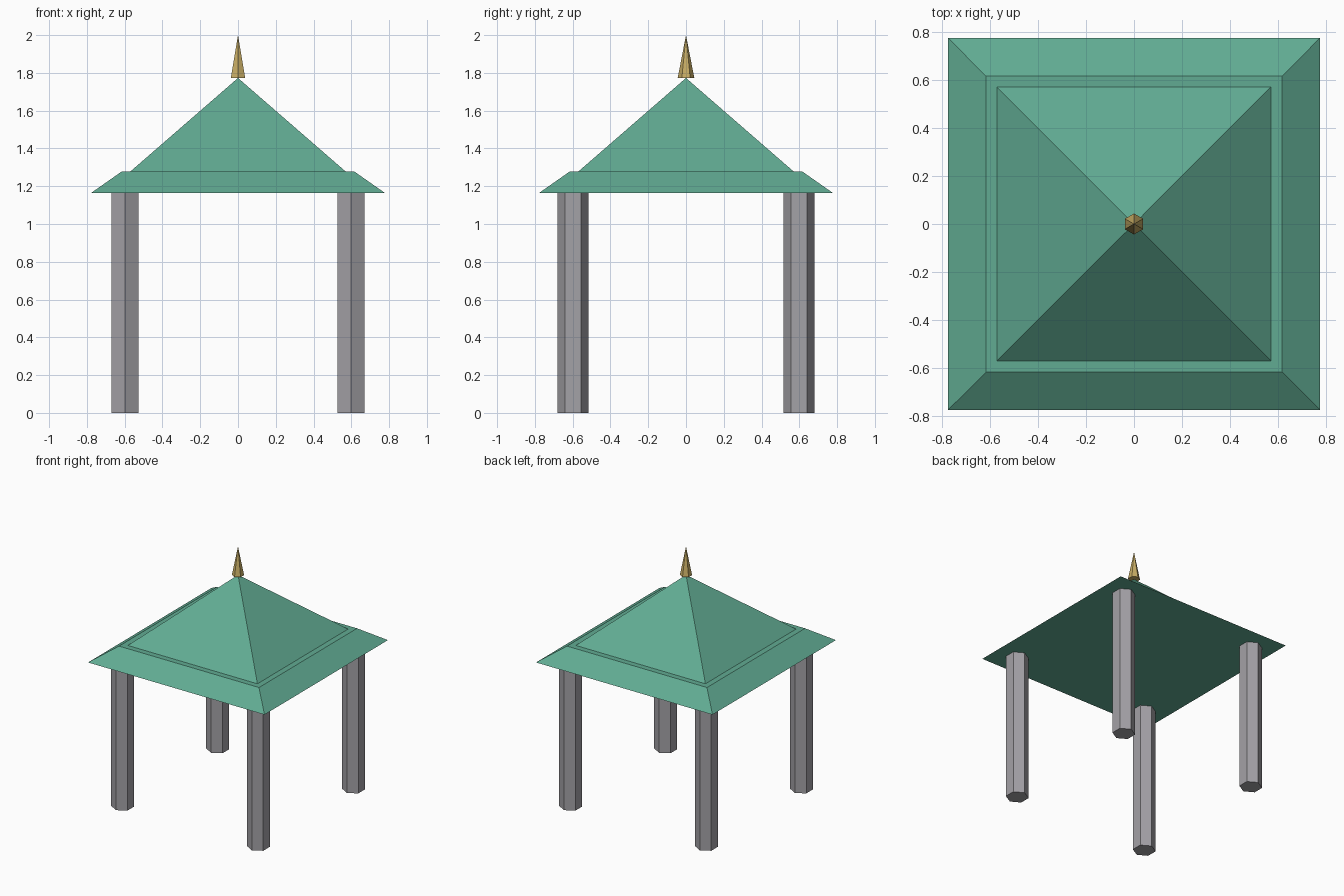
import bpy
import bmesh
import math

if "Cube" in bpy.data.objects:
    bpy.data.objects.remove(bpy.data.objects["Cube"])


def material(name, rgb):
    mat = bpy.data.materials.new(name)
    mat.diffuse_color = (*rgb, 1.0)
    mat.use_nodes = True
    mat.node_tree.nodes["Principled BSDF"].inputs["Base Color"].default_value = mat.diffuse_color
    return mat


GREEN = material("roof green", (0.12, 0.41, 0.29))
GREY = material("stone grey", (0.37, 0.36, 0.385))
GOLD = material("gold", (0.58, 0.42, 0.13))


def tapered(name, sides, turn, r_low, r_high, z_low, z_high, mat, x=0.0, y=0.0):
    """Closed prism, frustum or cone (r_high = 0); radii reach the corners."""
    bm = bmesh.new()

    def ring(r, z):
        angles = [turn + 2 * math.pi * i / sides for i in range(sides)]
        return [bm.verts.new((r * math.cos(a), r * math.sin(a), z)) for a in angles]

    low = ring(r_low, z_low)
    bm.faces.new(low[::-1])
    if r_high > 0:
        high = ring(r_high, z_high)
        bm.faces.new(high)
    else:
        tip = bm.verts.new((0, 0, z_high))
    for i in range(sides):
        j = (i + 1) % sides
        if r_high > 0:
            bm.faces.new((low[i], low[j], high[j], high[i]))
        else:
            bm.faces.new((low[i], low[j], tip))
    mesh = bpy.data.meshes.new(name)
    bm.to_mesh(mesh)
    bm.free()
    mesh.materials.append(mat)
    obj = bpy.data.objects.new(name, mesh)
    obj.location = (x, y, 0)
    bpy.context.collection.objects.link(obj)
    return obj


DIAG = math.sqrt(2)          # half width to corner radius of a square
SQUARE = math.pi / 4
HEX = math.pi / 2            # hexagon corners point along y

# Four hexagonal posts
for side, sx in (("left", -1), ("right", 1)):
    for end, sy in (("front", -1), ("back", 1)):
        tapered(f"{end}_{side}_post", 6, HEX, 0.083, 0.083, 0.0, 1.165,
                GREY, sx * 0.598, sy * 0.598)

# Sloped eaves with a narrow flat ledge, then the main roof
tapered("eaves", 4, SQUARE, 0.777 * DIAG, 0.617 * DIAG, 1.165, 1.277, GREEN)
tapered("roof", 4, SQUARE, 0.571 * DIAG, 0.0, 1.277, 1.773, GREEN)

# Pointed finial
tapered("finial", 6, HEX, 0.044, 0.0, 1.773, 2.0, GOLD)
